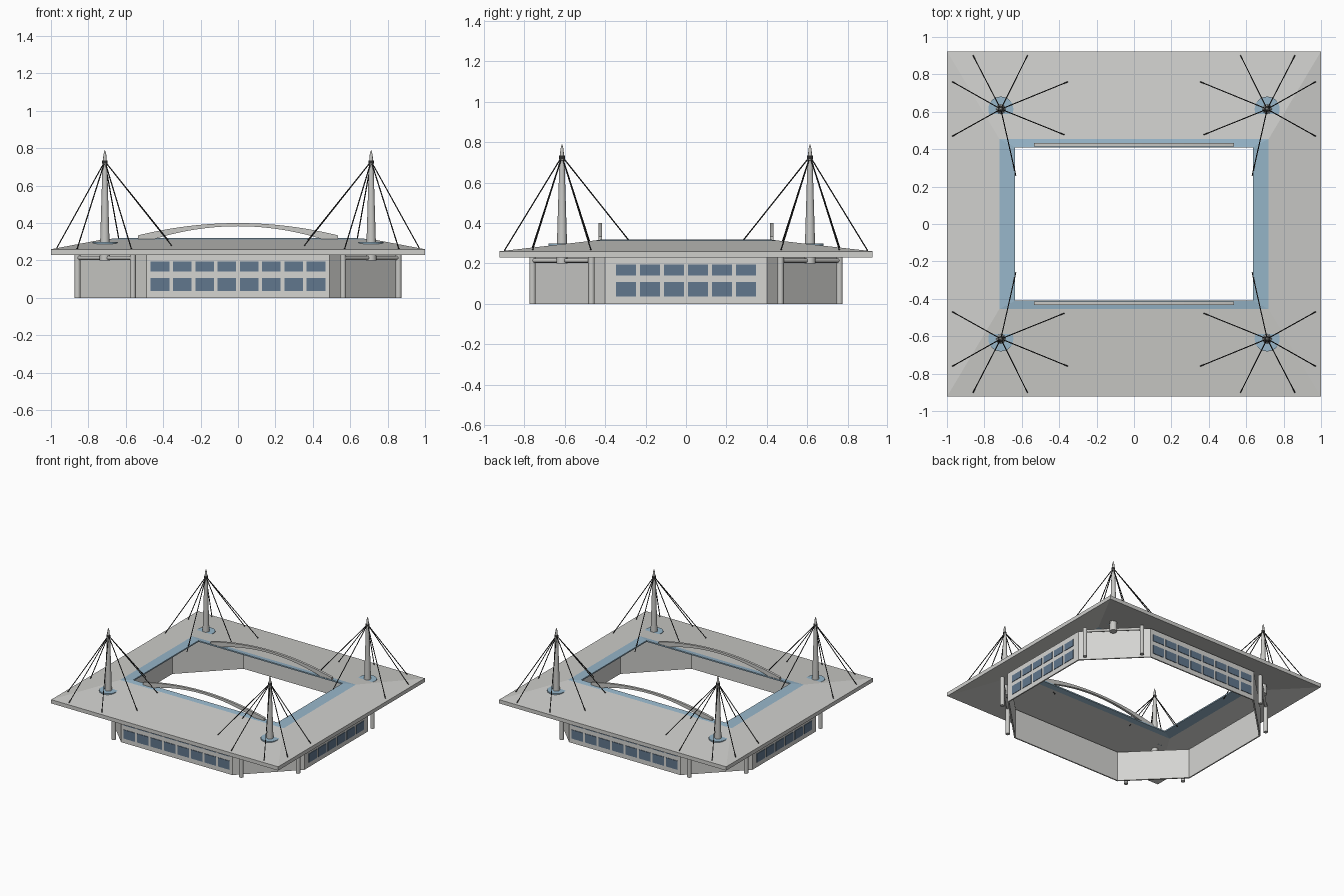
import bpy, bmesh, math
from mathutils import Vector

cube = bpy.data.objects.get("Cube")
if cube:
    bpy.data.objects.remove(cube, do_unlink=True)


def material(name, rgb):
    m = bpy.data.materials.new(name)
    m.use_nodes = True
    m.diffuse_color = (*rgb, 1)
    m.node_tree.nodes["Principled BSDF"].inputs["Base Color"].default_value = (*rgb, 1)
    return m


WALL = material("pale grey wall", (0.66, 0.66, 0.64))
ROOF = material("light grey roof", (0.62, 0.62, 0.60))
STEEL = material("grey steel", (0.58, 0.58, 0.56))
GLASS = material("blue glazing", (0.31, 0.47, 0.59))
WINDOW = material("dark blue window", (0.12, 0.185, 0.27))
CABLE = material("dark cable", (0.03, 0.03, 0.03))


def finish(bm, name, mat, smooth=False):
    bmesh.ops.recalc_face_normals(bm, faces=bm.faces)
    me = bpy.data.meshes.new(name)
    bm.to_mesh(me)
    bm.free()
    me.materials.append(mat)
    ob = bpy.data.objects.new(name, me)
    bpy.context.collection.objects.link(ob)
    if smooth:
        bpy.ops.object.select_all(action="DESELECT")
        ob.select_set(True)
        bpy.context.view_layer.objects.active = ob
        bpy.ops.object.shade_smooth_by_angle(angle=math.radians(40))
    return ob


def ring_solid(name, rings, mat):
    """Join closed rings of points in sequence, the last back to the first."""
    bm = bmesh.new()
    loops = [[bm.verts.new(p) for p in ring] for ring in rings]
    for k, a in enumerate(loops):
        b = loops[(k + 1) % len(loops)]
        for i in range(len(a)):
            j = (i + 1) % len(a)
            bm.faces.new((a[i], a[j], b[j], b[i]))
    return finish(bm, name, mat)


def rod(bm, start, end, r1, r2, sides):
    a, b = Vector(start), Vector(end)
    geo = bmesh.ops.create_cone(bm, cap_ends=True, segments=sides, radius1=r1,
                                radius2=r2, depth=(b - a).length)
    turn = (b - a).to_track_quat("Z", "Y")
    for v in geo["verts"]:
        v.co = turn @ v.co + (a + b) / 2


def box(bm, centre, size):
    for v in bmesh.ops.create_cube(bm, size=1)["verts"]:
        v.co = Vector(centre) + Vector(c * s for c, s in zip(v.co, size))


def rectangle(x, y, z):
    return [(x, y, z), (-x, y, z), (-x, -y, z), (x, -y, z)]


def octagon(x, y, cut_x, cut_y, z):
    quarter = [(x, cut_y), (cut_x, y)]
    half = quarter + [(-px, py) for px, py in reversed(quarter)]
    return [(px, py, z) for px, py in half + [(-px, -py) for px, py in half]]


# Chamfered outer wall, open at the ground
WX, WY, CX, CY = 0.865, 0.772, 0.49, 0.40
T = 0.01
outer = [octagon(WX, WY, CX, CY, z) for z in (0, 0.238)]
inner = [octagon(WX - T, WY - T, CX - T / 2, CY - T / 2, z) for z in (0.238, 0)]
ring_solid("outer_wall", outer + inner, WALL)

# Two rows of windows on each straight wall
PITCH = 0.119
rows = [(0.072, 0.07), (0.168, 0.054)]
bm = bmesh.new()
for side in (-1, 1):
    for z, h in rows:
        for i in range(8):
            box(bm, ((i - 3.5) * PITCH, side * WY, z), (0.1, 0.008, h))
        for i in range(6):
            box(bm, (side * WX, (i - 2.5) * PITCH, z), (0.008, 0.1, h))
finish(bm, "windows", WINDOW)

# Sloping roof shell and the glazed strip round the opening
ring_solid("roof", [rectangle(1, 0.923, 0.26), rectangle(0.72, 0.455, 0.313),
                    rectangle(0.72, 0.455, 0.303), rectangle(1, 0.923, 0.23)], ROOF)
ring_solid("glazed_roof_edge", [rectangle(0.72, 0.455, 0.313), rectangle(0.635, 0.41, 0.319),
                                rectangle(0.635, 0.41, 0.309), rectangle(0.72, 0.455, 0.303)], GLASS)

# Arched trusses along both long sides of the opening
STEPS = 24
xs = [0.535 * (2 * i / STEPS - 1) for i in range(STEPS + 1)]
for side, label in ((-1, "front"), (1, "back")):
    bm = bmesh.new()
    strips = []
    for y in (0.415, 0.434):
        top = [bm.verts.new((x, side * y, 0.40 - 0.23 * x * x)) for x in xs]
        low = [bm.verts.new((x, side * y, max(0.31, 0.383 - 0.34 * x * x))) for x in xs]
        strips.append((top, low))
    (t1, l1), (t2, l2) = strips
    for a, b in ((t1, l1), (t1, t2), (t2, l2), (l1, l2)):
        for i in range(STEPS):
            bm.faces.new((a[i], a[i + 1], b[i + 1], b[i]))
    for i in (0, -1):
        bm.faces.new((t1[i], t2[i], l2[i], l1[i]))
    finish(bm, label + "_arch", STEEL)

# Corner masts with cables, columns, beam and glazed collar
MX, MY, KNOT = 0.712, 0.614, 0.73
anchors = [(0.57, 0.90, 0.262), (0.86, 0.90, 0.262), (0.97, 0.76, 0.265),
           (0.97, 0.47, 0.265), (0.355, 0.76, 0.28), (0.355, 0.47, 0.285),
           (0.632, 0.26, 0.285)]
columns = [(0.562, 0.76), (0.858, 0.468)]
for sx, xname in ((-1, "right"), (1, "left")):
    for sy, yname in ((-1, "front"), (1, "back")):
        corner = yname + "_" + xname
        x, y = sx * MX, sy * MY

        bm = bmesh.new()
        rod(bm, (x, y, 0.2), (x, y, KNOT), 0.028, 0.012, 16)
        rod(bm, (x, y, KNOT), (x, y, 0.765), 0.01, 0.008, 12)
        rod(bm, (x, y, 0.765), (x, y, 0.79), 0.008, 0.001, 12)
        finish(bm, corner + "_mast", STEEL, True)

        bm = bmesh.new()
        rod(bm, (x, y, KNOT - 0.012), (x, y, KNOT + 0.004), 0.014, 0.014, 12)
        for ax, ay, az in anchors:
            rod(bm, (x, y, KNOT), (sx * ax, sy * ay, az), 0.0032, 0.0032, 6)
        finish(bm, corner + "_cables", CABLE)

        bm = bmesh.new()
        rod(bm, (x, y, 0.288), (x, y, 0.298), 0.067, 0.067, 32)
        finish(bm, corner + "_mast_collar", GLASS)

        bm = bmesh.new()
        feet = [Vector((sx * cx, sy * cy, 0)) for cx, cy in columns]
        for foot in feet:
            rod(bm, foot, foot + Vector((0, 0, 0.236)), 0.016, 0.016, 16)
        rise = Vector((0, 0, 0.214))
        rod(bm, feet[0] + rise, feet[1] + rise, 0.011, 0.011, 12)
        finish(bm, corner + "_columns", STEEL, True)
